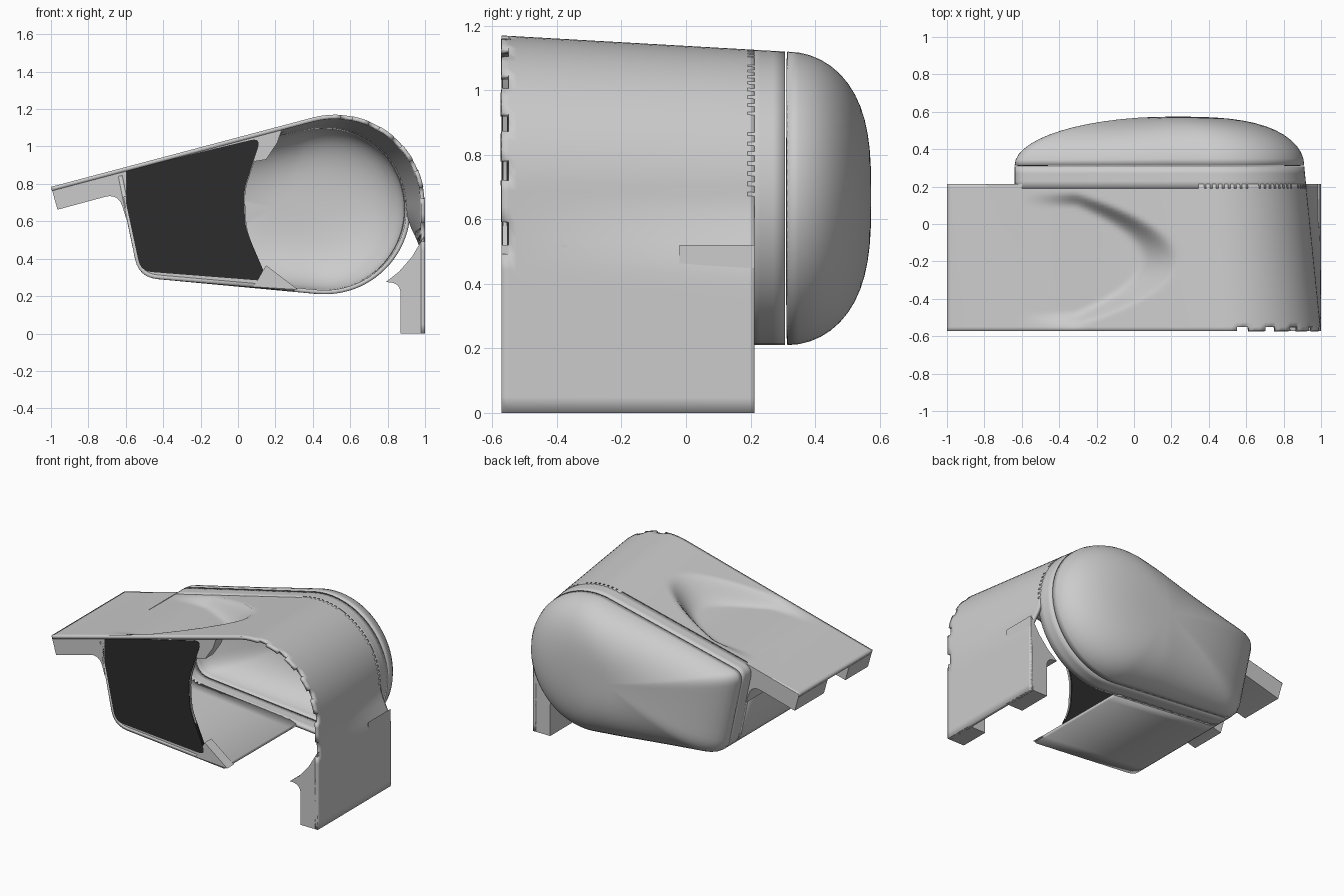
import bpy, bmesh, math
from mathutils import Vector

if "Cube" in bpy.data.objects:
    bpy.data.objects.remove(bpy.data.objects["Cube"])

Y0, YF, YS = -0.572, 0.213, 0.31      # front, flange end, seam
CENTER = Vector((0.2, 0.67))


def lerp(a, b, t):
    return a + (b - a) * t


def smooth(t):
    t = max(0.0, min(1.0, t))
    return t * t * (3 - 2 * t)


def finish(obj, angle=35):
    bpy.ops.object.select_all(action='DESELECT')
    obj.select_set(True)
    bpy.context.view_layer.objects.active = obj
    bpy.ops.object.shade_smooth_by_angle(angle=math.radians(angle))


def new_object(name, bm):
    me = bpy.data.meshes.new(name)
    bm.to_mesh(me)
    bm.free()
    obj = bpy.data.objects.new(name, me)
    bpy.context.collection.objects.link(obj)
    return obj


def loft(name, sections, closed=False, tip=None, skip=None, thick=0.022):
    """Skin through equal-length sections, thickened inwards."""
    bm = bmesh.new()
    rows = [[bm.verts.new(p) for p in s] for s in sections]
    n = len(rows[0])
    for j in range(len(rows) - 1):
        for i in range(n if closed else n - 1):
            if skip and skip(j, i):
                continue
            k = (i + 1) % n
            bm.faces.new((rows[j][i], rows[j][k], rows[j + 1][k], rows[j + 1][i]))
    if tip:
        v = bm.verts.new(tip)
        for i in range(n):
            bm.faces.new((rows[-1][i], rows[-1][(i + 1) % n], v))
    bm.normal_update()
    c = Vector((CENTER.x, 0, CENTER.y))
    if sum(f.normal.dot(f.calc_center_median() - c) * f.calc_area() for f in bm.faces) < 0:
        bmesh.ops.reverse_faces(bm, faces=bm.faces[:])
    obj = new_object(name, bm)
    mod = obj.modifiers.new("wall", 'SOLIDIFY')
    mod.thickness, mod.offset = thick, -1
    finish(obj)
    return obj


def prism(name, pts, y0, y1):
    """Extrude an x-z outline along y."""
    bm = bmesh.new()
    a = [bm.verts.new((x, y0, z)) for x, z in pts]
    b = [bm.verts.new((x, y1, z)) for x, z in pts]
    bm.faces.new(a)
    bm.faces.new(b[::-1])
    for i in range(len(pts)):
        k = (i + 1) % len(pts)
        bm.faces.new((a[i], b[i], b[k], a[k]))
    bmesh.ops.recalc_face_normals(bm, faces=bm.faces[:])
    obj = new_object(name, bm)
    finish(obj)
    return obj


def corner(a, b, c, r, n=7):
    """Round the corner b between a and c."""
    a, b, c = Vector(a), Vector(b), Vector(c)
    p, q = b + (a - b).normalized() * r, b + (c - b).normalized() * r
    return [tuple(p * (1 - t) ** 2 + b * 2 * t * (1 - t) + q * t * t)
            for t in (i / (n - 1) for i in range(n))]


def rounded(pts):
    """Closed outline from (x, z, radius) corners."""
    out, n = [], len(pts)
    for i, p in enumerate(pts):
        if p[2]:
            out += corner(pts[i - 1][:2], p[:2], pts[(i + 1) % n][:2], p[2])
        else:
            out.append(p[:2])
    return out


def line(a, b, n):
    return [(lerp(a[0], b[0], i / n), lerp(a[1], b[1], i / n)) for i in range(1, n)]


def arc(t, a0, a1, n):
    cx, cz, r = lerp(0.52, 0.455, t), lerp(0.69, 0.665, t), lerp(0.48, 0.455, t)
    return [(cx + r * math.cos(math.radians(lerp(a0, a1, i / n))),
             cz + r * math.sin(math.radians(lerp(a0, a1, i / n)))) for i in range(n + 1)]


def taper(y):
    return (y - Y0) / (YS - Y0)


BL, TL = (-0.53, 0.30), (-0.65, 0.872)     # left wall corners


def ring_outline(y):
    round_part = arc(taper(y), 105, -95, 48)
    low = corner(round_part[-1], BL, TL, 0.10)
    high = corner(BL, TL, round_part[0], 0.07)
    return (round_part + line(round_part[-1], low[0], 14) + low
            + line(low[-1], high[0], 8) + high + line(high[-1], round_part[0], 16))


# top cover: sloping plate with a scooped hollow, round shoulder, straight leg
COLS, ARC = 60, 28


def cover_section(y):
    t = taper(y)
    shoulder = arc(t, 105, 0, ARC)
    pts = [(x, y, z - hollow(x, y))
           for x, z in [(-1.0, 0.784)] + line((-1.0, 0.784), shoulder[0], COLS)]
    pts += [(x, y, z) for x, z in shoulder]
    x0, z0 = shoulder[-1]
    for i in range(1, 15):
        z = z0 * (1 - i / 14)
        pts.append((lerp(x0, 1.0, smooth((z0 - z) / 0.25)), y, z))
    return pts


def hollow(x, y):
    e = min(1.0, (0.24 - x) / 0.55) - ((y + 0.19) / 0.36) ** 2
    return 0.12 * smooth(e / 0.4) * smooth((x + 0.65) / 0.75)


ys = [Y0, -0.55] + [lerp(-0.525, YF, i / 44) for i in range(45)]
loft("top_cover", [cover_section(y) for y in ys],
     skip=lambda j, i: j == 0 and COLS + 3 <= i < COLS + ARC + 4 and (i - COLS) % 5 < 2)


# floor and left wall, open on the right of the floor
def lower_section(y):
    end = arc(taper(y), -95, -95, 1)[0]
    k = (0.30 - BL[0]) / (end[0] - BL[0])
    lip = (0.30, lerp(BL[1], end[1], k))
    return [(x, y, z) for x, z in [lip] + corner(lip, BL, TL, 0.10) + [(-0.64, 0.84)]]


loft("floor_and_left_wall", [lower_section(lerp(Y0, YF, i / 8)) for i in range(9)])

# closed ring behind the flanges
loft("rear_ring", [[(x, y, z) for x, z in ring_outline(y)] for y in (0.19, 0.23, 0.27, 0.307)],
     closed=True)

# domed rear cap
edge = [Vector(p) - CENTER for p in ring_outline(YS)]
loops = []
for k in range(14):
    s = math.cos(k / 14 * math.pi / 2)
    loop = []
    for d in edge:
        p = 3 + min(0.0, d.normalized().x)
        h = math.sqrt(max(0.0, 1 - s ** p))
        q = CENTER + d * s
        loop.append((q.x, YS + 0.004 + 0.26 * h, q.y))
    loops.append(loop)
loft("rear_cap", loops, closed=True, tip=(CENTER.x, 0.574, CENTER.y))

# mounting tabs under the plate and inside the leg, front and back
plate_tab = rounded([(-0.998, 0.78, 0), (-0.965, 0.662, 0), (-0.64, 0.75, 0.075),
                     (-0.60, 0.62, 0), (-0.60, 0.885, 0)])
leg_tab = rounded([(0.997, 0.0, 0), (0.87, 0.0, 0), (0.87, 0.27, 0.06), (0.79, 0.275, 0),
                   (0.86, 0.33, 0), (0.93, 0.41, 0), (0.995, 0.52, 0)])
for side, y0, y1 in (("front", Y0, -0.33), ("rear", -0.10, YF)):
    prism("plate_tab_" + side, plate_tab, y0, y1)
for side, y0, y1 in (("front", Y0, -0.37), ("rear", -0.02, YF)):
    prism("leg_tab_" + side, leg_tab, y0, y1)

# front ribs on floor and roof
prism("floor_rib", [(0.08, 0.25), (0.32, 0.235), (0.15, 0.365), (0.11, 0.29)], Y0, -0.50)
prism("roof_rib", [(0.05, 1.05), (0.24, 1.105), (0.21, 1.02), (0.15, 0.93), (0.09, 0.92)],
      Y0 + 0.003, -0.48)

# frame lip and dark front panel with a waisted right edge
dark = bpy.data.materials.new("dark_panel")
dark.diffuse_color = (0.025, 0.025, 0.025, 1)
dark.use_nodes = True
dark.node_tree.nodes["Principled BSDF"].inputs["Base Color"].default_value = dark.diffuse_color
frame_shape = rounded([(-0.652, 0.865, 0.07), (-0.53, 0.315, 0.08), (0.155, 0.262, 0.07),
                       (0.045, 0.56, 0.06), (0.035, 0.76, 0.06), (0.135, 1.07, 0.07)])
panel_shape = rounded([(-0.635, 0.865, 0.06), (-0.52, 0.333, 0.06), (0.16, 0.28, 0.06),
                       (0.04, 0.56, 0.06), (0.03, 0.76, 0.06), (0.125, 1.048, 0.06)])
prism("panel_frame", frame_shape, Y0 + 0.004, -0.555)
for nm, y0, y1 in (("front_panel", Y0, -0.56), ("front_panel_back", -0.558, -0.548)):
    prism(nm, panel_shape, y0, y1).data.materials.append(dark)
